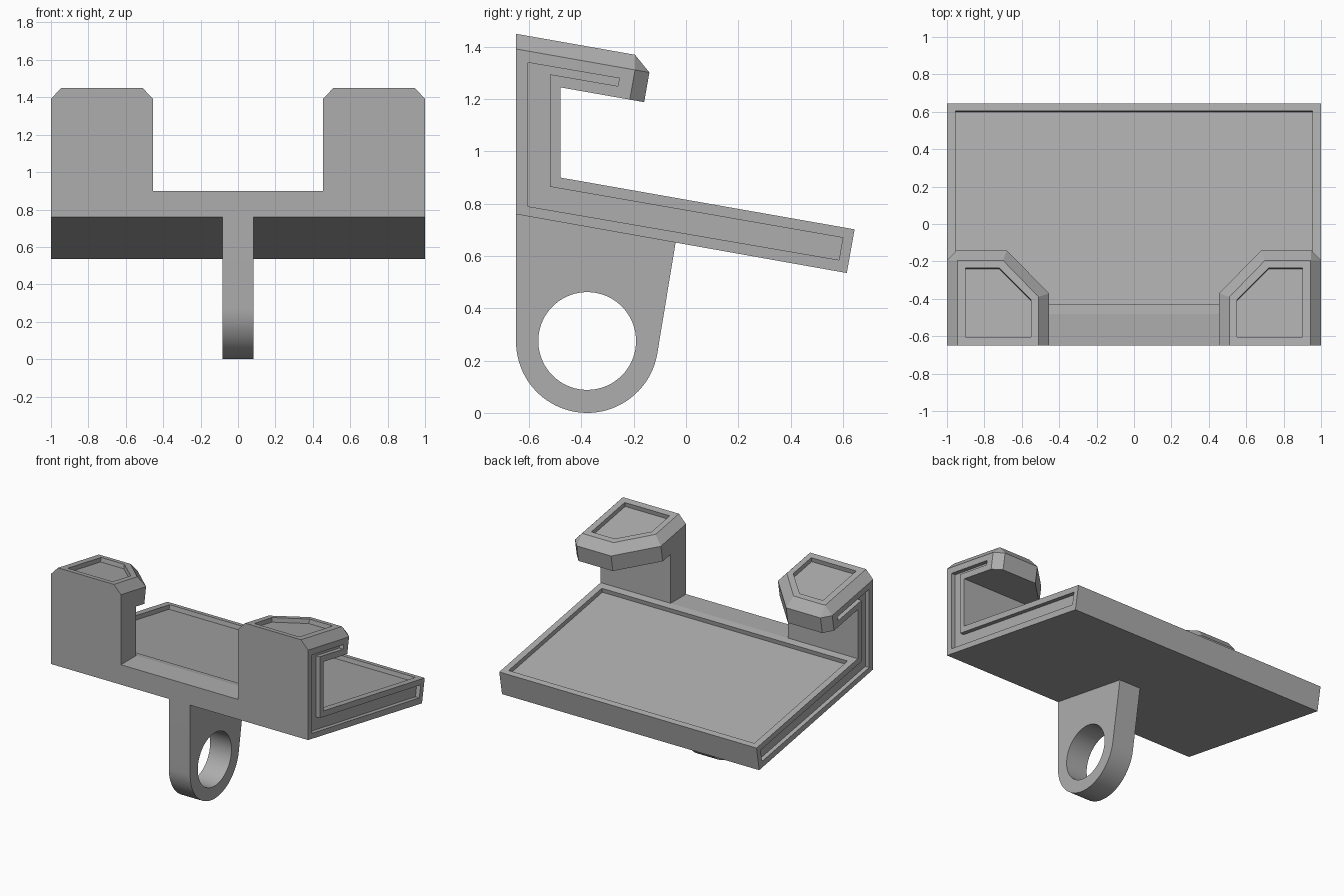
import bpy, bmesh
from math import sin, cos, pi, radians, tan

cube = bpy.data.objects.get("Cube")
if cube:
    bpy.data.objects.remove(cube, do_unlink=True)

grey = bpy.data.materials.new("plain grey")
grey.use_nodes = True
COLOR = (0.42, 0.42, 0.42, 1)
grey.diffuse_color = COLOR
grey.node_tree.nodes["Principled BSDF"].inputs["Base Color"].default_value = COLOR

SLOPE = tan(radians(10))
FRONT, WALL = -0.65, -0.48      # front face and inner face of the uprights
HALF, INNER = 1.0, 0.455        # half width, inner side of the uprights


def finish(name, bm):
    bmesh.ops.recalc_face_normals(bm, faces=bm.faces)
    mesh = bpy.data.meshes.new(name)
    bm.to_mesh(mesh)
    bm.free()
    mesh.materials.append(grey)
    obj = bpy.data.objects.new(name, mesh)
    bpy.context.collection.objects.link(obj)
    return obj


def loft(name, loops):
    """Closed solid through a list of matching vertex loops."""
    bm = bmesh.new()
    rings = [[bm.verts.new(p) for p in loop] for loop in loops]
    for a, b in zip(rings, rings[1:]):
        for i in range(len(a)):
            j = (i + 1) % len(a)
            bm.faces.new((a[i], a[j], b[j], b[i]))
    bm.faces.new(rings[0])
    bm.faces.new(rings[-1])
    return finish(name, bm)


def prism(name, profile, x0, x1):
    """Side profile of (y, z) points extruded from x0 to x1."""
    return loft(name, [[(x, y, z) for y, z in profile] for x in (x0, x1)])


def combine(target, other, operation):
    mod = target.modifiers.new(operation.title(), "BOOLEAN")
    mod.operation, mod.solver, mod.object = operation, "EXACT", other
    other.hide_render = True
    bpy.context.view_layer.objects.active = target
    bpy.ops.object.modifier_apply(modifier=mod.name)
    bpy.data.objects.remove(other, do_unlink=True)


def deck_top(y):
    return 0.90 - SLOPE * (y - WALL)


def hook_loop(side, grow, drop, back=0.0, front=FRONT):
    """Hook outline on the tilted top plane, grown outwards by 'grow'."""
    g = grow
    plan = [(0.945 + g, front), (0.945 + g, -0.195),
            (0.945 + g * 0.05, -0.195 + g), (0.70 - g * 0.35, -0.195 + g),
            (0.51 - g, -0.39 + g * 0.35), (0.51 - g, front)]
    loop = []
    for x, y in plan:
        z = 1.45 - SLOPE * (y - FRONT) - drop
        shift = back if y > front else 0
        loop.append((side * x, y - shift, z + SLOPE * shift))
    return loop


# Sloping deck with its front ledge
bracket = prism("bracket", [(FRONT, 0.76), (0.615, 0.535), (0.645, 0.702),
                            (WALL, 0.90), (FRONT, 0.90)], -HALF, HALF)

# Uprights and hooks on both sides
for side in (1, -1):
    upright = prism("upright", [(FRONT, 0.80), (WALL, 0.85), (WALL, 1.27), (FRONT, 1.30)],
                    side * INNER, side * HALF)
    combine(bracket, upright, "UNION")
    hook = loft("hook", [hook_loop(side, 0.055, 0.175, 0.02),
                         hook_loop(side, 0.055, 0.058),
                         hook_loop(side, 0, 0)])
    combine(bracket, hook, "UNION")

    # Shallow pocket in the hook top
    pocket = [(0.90, -0.605), (0.90, -0.235), (0.72, -0.235), (0.55, -0.405), (0.55, -0.605)]
    cutter = loft("hook_pocket", [[(side * x, y + SLOPE * d, 1.45 - SLOPE * (y - FRONT) + d)
                                   for x, y in pocket] for d in (-0.03, 0.05)])
    combine(bracket, cutter, "DIFFERENCE")

    # Groove following the side profile
    groove = [(-0.605, 1.34), (-0.255, 1.28), (-0.26, 1.25), (-0.52, 1.295), (-0.52, 0.865),
              (0.60, 0.67), (0.585, 0.585), (-0.605, 0.79)]
    cutter = prism("side_groove", groove, side * 0.97, side * 1.1)
    combine(bracket, cutter, "DIFFERENCE")

# Shallow pocket in the deck top
pocket = [(y + SLOPE * d, deck_top(y) + d) for y, d in
          ((-0.43, -0.03), (0.605, -0.03), (0.605, 0.1), (-0.43, 0.1))]
combine(bracket, prism("deck_pocket", pocket, -0.955, 0.955), "DIFFERENCE")

# Hanging lug with a round eye
CY, CZ, R = -0.378, 0.272, 0.272
arc = [(CY + R * cos(t), CZ + R * sin(t))
       for t in (pi + i * radians(170) / 40 for i in range(41))]
lug = prism("lug", arc + [(-0.04, 0.65), (-0.03, 0.70), (FRONT, 0.82)], -0.083, 0.083)
ring = [(CY + 0.187 * cos(i * pi / 36), CZ + 0.003 + 0.187 * sin(i * pi / 36)) for i in range(72)]
combine(lug, prism("lug_eye", ring, -0.2, 0.2), "DIFFERENCE")
combine(bracket, lug, "UNION")

# Smooth the round surfaces, keep the edges sharp
bpy.ops.object.select_all(action="DESELECT")
bracket.select_set(True)
bpy.context.view_layer.objects.active = bracket
bpy.ops.object.shade_smooth_by_angle(angle=radians(8))
